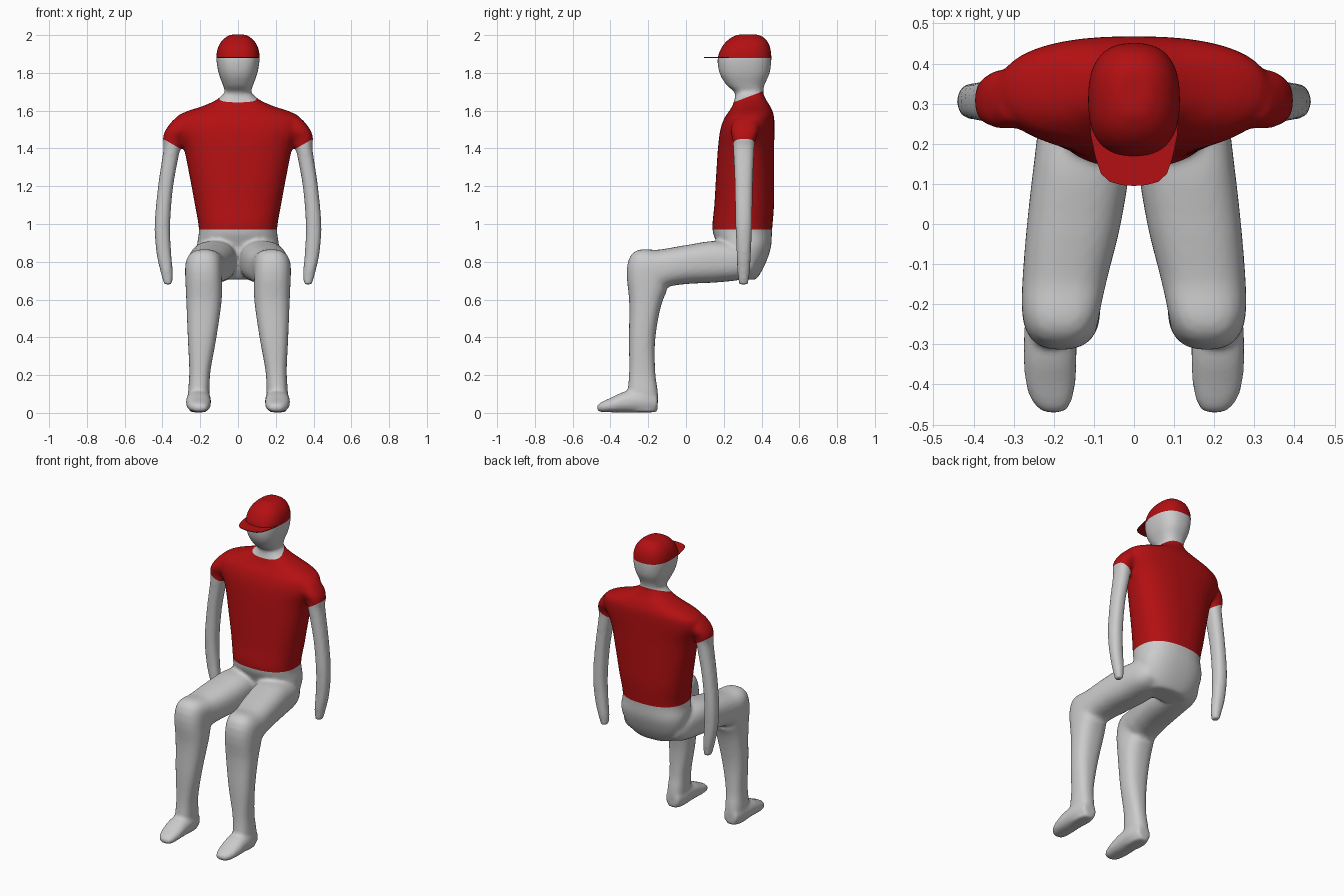
import bpy, bmesh, math
from mathutils import Vector

if "Cube" in bpy.data.objects:
    bpy.data.objects.remove(bpy.data.objects["Cube"])


def material(name, rgb):
    m = bpy.data.materials.new(name)
    m.diffuse_color = (*rgb, 1)
    m.use_nodes = True
    m.node_tree.nodes["Principled BSDF"].inputs["Base Color"].default_value = m.diffuse_color
    return m


GREY = material("light_grey", (0.60, 0.60, 0.60))
RED = material("red", (0.45, 0.005, 0.006))


def spline(rows, steps=5):
    """Catmull-Rom interpolation of whole rows."""
    out = []
    for i in range(len(rows) - 1):
        p = [rows[max(0, min(len(rows) - 1, i + k))] for k in (-1, 0, 1, 2)]
        for s in range(steps):
            t = s / steps
            out.append([0.5 * (2 * b + (c - a) * t + (2 * a - 5 * b + 4 * c - d) * t * t
                               + (3 * b - a - 3 * c + d) * t ** 3)
                        for a, b, c, d in zip(*p)])
    return out + [list(rows[-1])]


def loft(bm, rows, power=2.3, side=1, n=40):
    """Closed tube; row = x, y, z, half width, half depth, tilt of depth axis."""
    rings = []
    for x, y, z, rx, rv, tilt in spline(rows):
        a, ring = math.radians(tilt), []
        for k in range(n):
            th = 2 * math.pi * k / n
            c, s = math.cos(th), math.sin(th)
            u = rx * math.copysign(abs(c) ** (2 / power), c)
            v = rv * math.copysign(abs(s) ** (2 / power), s)
            ring.append(bm.verts.new((side * (x + u), y + v * math.cos(a), z + v * math.sin(a))))
        rings.append(ring)
    faces = [bm.faces.new((p[k], p[(k + 1) % n], q[(k + 1) % n], q[k]))
             for p, q in zip(rings, rings[1:]) for k in range(n)]
    faces += [bm.faces.new(rings[0]), bm.faces.new(rings[-1])]
    bmesh.ops.recalc_face_normals(bm, faces=faces)


bm = bmesh.new()

# Pelvis, chest and shoulders
loft(bm, [(0, .30, .705, .12, .07, 0), (0, .30, .74, .17, .095, 0), (0, .305, .80, .205, .12, 0),
          (0, .31, .88, .218, .14, 0), (0, .298, .97, .207, .158, 0), (0, .308, 1.10, .228, .158, 0),
          (0, .313, 1.25, .256, .154, 0), (0, .318, 1.40, .288, .149, 0), (0, .325, 1.50, .335, .143, 0),
          (0, .335, 1.56, .332, .132, 0), (0, .343, 1.595, .275, .116, 0), (0, .345, 1.625, .185, .10, 0),
          (0, .34, 1.66, .11, .083, 0), (0, .335, 1.70, .066, .07, 0)], 2.4)

# Neck and head
loft(bm, [(0, .335, 1.62, .07, .07, 0), (0, .335, 1.69, .067, .073, 0), (0, .315, 1.735, .08, .10, 0),
          (0, .310, 1.80, .103, .133, 0), (0, .310, 1.88, .115, .142, 0), (0, .318, 1.94, .104, .126, 0),
          (0, .325, 1.98, .076, .096, 0), (0, .328, 2.003, .04, .055, 0)], 2.5)

for side in (1, -1):
    # Arm
    loft(bm, [(.29, .315, 1.555, .05, .06, 0), (.315, .312, 1.50, .067, .075, 0),
              (.345, .308, 1.45, .053, .062, 0), (.350, .306, 1.40, .044, .056, 0),
              (.383, .306, 1.20, .040, .048, 0), (.400, .306, 1.00, .041, .044, 0),
              (.393, .306, .85, .039, .038, 0), (.378, .305, .75, .033, .033, 0),
              (.370, .304, .68, .022, .024, 0)], 2.4, side)
    # Thigh, knee and shin
    loft(bm, [(.115, .36, .80, .08, .065, 90), (.12, .29, .80, .11, .095, 90),
              (.13, .15, .80, .12, .11, 90), (.150, .0, .785, .117, .103, 90),
              (.170, -.12, .765, .107, .102, 105), (.182, -.198, .742, .098, .133, 135),
              (.180, -.213, .60, .094, .089, 175), (.190, -.232, .40, .076, .070, 180),
              (.202, -.232, .22, .056, .069, 180), (.208, -.228, .10, .056, .080, 180),
              (.210, -.225, .003, .046, .072, 180)], 2.5, side)
    # Foot
    loft(bm, [(.208, -.15, .055, .045, .045, 90), (.208, -.22, .063, .062, .06, 90),
              (.209, -.32, .058, .066, .056, 90), (.208, -.40, .041, .062, .038, 90),
              (.204, -.45, .030, .046, .026, 90), (.20, -.472, .027, .022, .012, 90)], 2.3, side)

# Fuse the volumes into one smooth skin
mesh = bpy.data.meshes.new("fused")
bm.to_mesh(mesh)
bm.free()
source = bpy.data.objects.new("fused_volumes", mesh)
bpy.context.scene.collection.objects.link(source)
rm = source.modifiers.new("fuse", 'REMESH')
rm.mode, rm.voxel_size = 'VOXEL', 0.0105
sm = source.modifiers.new("soften", 'SMOOTH')
sm.factor, sm.iterations = 0.5, 7
fused = bpy.data.meshes.new_from_object(
    source.evaluated_get(bpy.context.evaluated_depsgraph_get()))
bpy.data.objects.remove(source)

# Planes where clothing ends: waist, cap rim, neckline, both sleeve hems
WAIST, RIM = 0.97, 1.88
NECK = (Vector((0, .36, 1.685)), Vector((0, -.38, 1)))
HEMS = [(Vector((s * .29, 0, 1.39)), Vector((-.57 * s, 0, 1))) for s in (1, -1)]
whole = bmesh.new()
whole.from_mesh(fused)
for co, no in [(Vector((0, 0, WAIST)), Vector((0, 0, 1))),
               (Vector((0, 0, RIM)), Vector((0, 0, 1))), NECK, *HEMS]:
    bmesh.ops.bisect_plane(whole, geom=whole.verts[:] + whole.edges[:] + whole.faces[:],
                           dist=1e-5, plane_co=co, plane_no=no.normalized())


def part_of(c):
    above = lambda plane: (c - plane[0]).dot(plane[1]) > 0
    if c.z > RIM:
        return "cap"
    if above(NECK):
        return "head"
    if abs(c.x) > .287 and not above(HEMS[0 if c.x > 0 else 1]):
        return "arms"
    return "shirt" if c.z > WAIST else "legs"


def add_object(name, b, mat):
    me = bpy.data.meshes.new(name)
    b.to_mesh(me)
    b.free()
    me.materials.clear()
    me.materials.append(mat)
    ob = bpy.data.objects.new(name, me)
    bpy.context.scene.collection.objects.link(ob)
    for p in me.polygons:
        p.use_smooth = True
        p.material_index = 0
    return ob


for name, mat in (("cap", RED), ("head", GREY), ("shirt", RED), ("arms", GREY), ("legs", GREY)):
    b = whole.copy()
    bmesh.ops.delete(b, geom=[f for f in b.faces if part_of(f.calc_center_median()) != name],
                     context='FACES')
    add_object(name, b, mat)
whole.free()

# Flat cap brim
b = bmesh.new()
half = [(.112, .29), (.108, .22), (.096, .165), (.082, .125), (.060, .105), (.030, .097)]
outline = half + [(0, .095)] + [(-x, y) for x, y in reversed(half)]
f = b.faces.new([b.verts.new((x, y, RIM)) for x, y in outline])
ext = bmesh.ops.extrude_face_region(b, geom=[f])
for v in ext["geom"]:
    if isinstance(v, bmesh.types.BMVert):
        v.co.z += .004
bmesh.ops.recalc_face_normals(b, faces=b.faces[:])
brim = add_object("cap_brim", b, RED)
for p in brim.data.polygons:
    p.use_smooth = False
